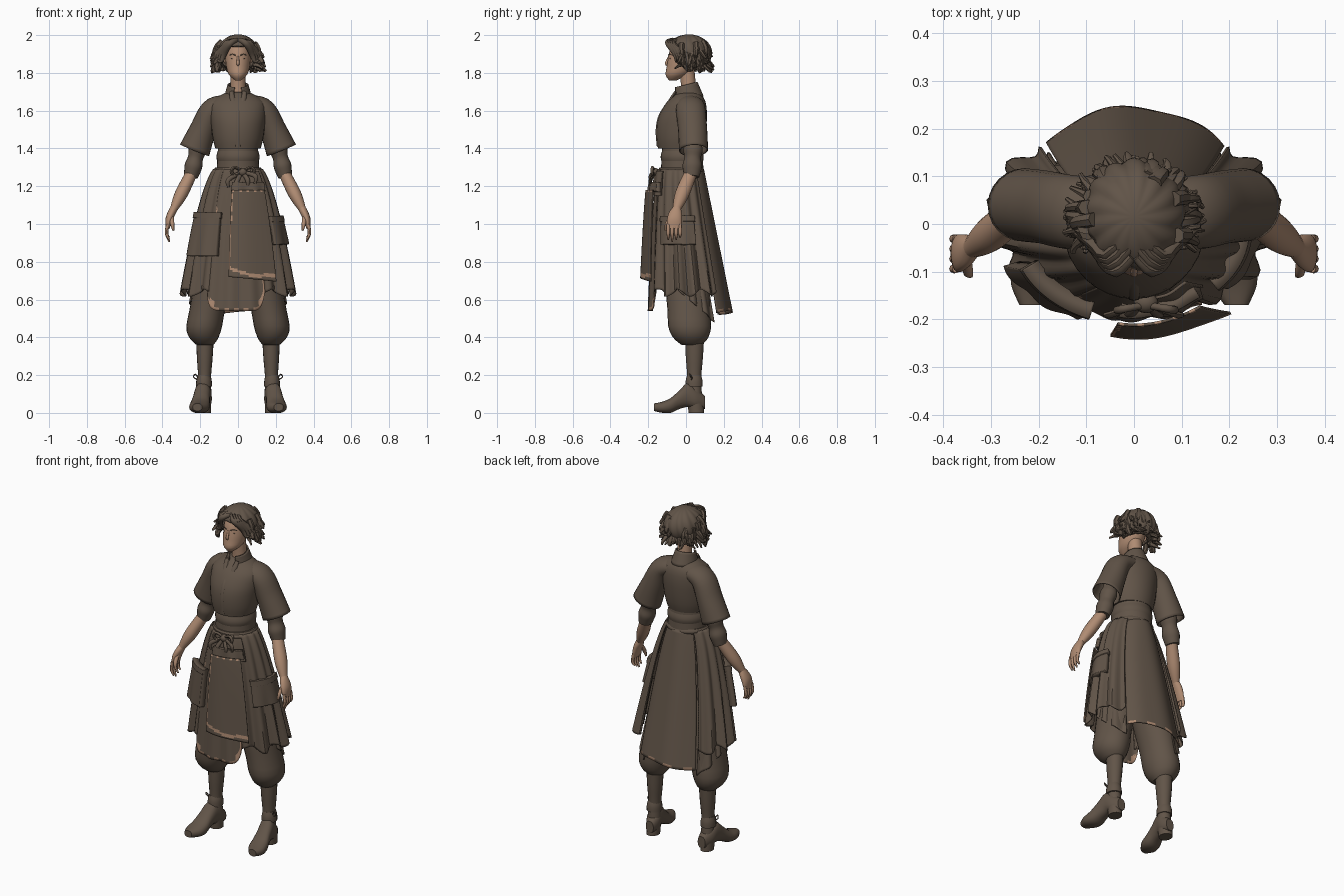
import bpy, bmesh, math, random
from math import sin, cos, pi, sqrt, radians
from mathutils import Vector, Matrix

cube = bpy.data.objects.get("Cube")
if cube:
    bpy.data.objects.remove(cube, do_unlink=True)

UP = Vector((0, 0, 1))
FORWARD = Vector((0, 1, 0))


def material(name, rgb):
    mat = bpy.data.materials.new(name)
    mat.use_nodes = True
    mat.diffuse_color = (*rgb, 1)
    mat.node_tree.nodes["Principled BSDF"].inputs["Base Color"].default_value = (*rgb, 1)
    return mat


BROWN = material("dark brown", (.12, .089, .065))
SKIN = material("warm skin", (.43, .26, .17))


def finish(name, bm, mats, thick=0, paired=False):
    """Turn a bmesh into a smooth object, optionally thickened and mirrored to the right side."""
    bmesh.ops.recalc_face_normals(bm, faces=bm.faces)
    mesh = bpy.data.meshes.new(name)
    bm.to_mesh(mesh)
    bm.free()
    for mat in mats:
        mesh.materials.append(mat)
    mesh.shade_smooth()
    mesh.set_sharp_from_angle(angle=radians(45))
    ob = bpy.data.objects.new(name, mesh)
    bpy.context.collection.objects.link(ob)
    if thick:
        solid = ob.modifiers.new("cloth thickness", "SOLIDIFY")
        solid.thickness = thick
        solid.offset = 0
    if paired:
        ob.modifiers.new("other side", "MIRROR")


def along(points, t):
    """Smooth curve through evenly spaced points or numbers."""
    last = len(points) - 1
    i = min(int(t * last), last - 1)
    t = t * last - i
    before, start, end, after = (points[max(0, min(j, last))] for j in range(i - 1, i + 3))
    leave, arrive = (end - before) / 2, (after - start) / 2
    ease = t * t * (3 - 2 * t)
    return start + (end - start) * ease + leave * (t * (1 - t) ** 2) - arrive * (t * t * (1 - t))


def loft(name, path, radii, depth=1, mat=BROWN, axis=None, sides=18, steps=14, power=1, thick=0, paired=False):
    """Skin along a path; depth is a ratio to the radii or its own list."""
    path = [Vector(p) for p in path]
    bm = bmesh.new()
    loops = []
    for i in range(steps + 1):
        t = i / steps
        centre, wide = along(path, t), along(radii, t)
        deep = along(depth, t) if isinstance(depth, tuple) else wide * depth
        if axis:
            tangent = axis
        else:
            tangent = (along(path, min(t + .02, 1)) - along(path, max(t - .02, 0))).normalized()
        ref = UP if abs(tangent.y) > .9 else FORWARD
        across = ref.cross(tangent).normalized()
        other = tangent.cross(across)
        loop = []
        for j in range(sides):
            turn = 2 * pi * j / sides
            c, s = [math.copysign(abs(w) ** power, w) for w in (cos(turn), sin(turn))]
            loop.append(bm.verts.new(centre + across * (c * wide) + other * (s * deep)))
        loops.append(loop)
    for low, high in zip(loops, loops[1:]):
        for j in range(sides):
            bm.faces.new((low[j], low[j - 1], high[j - 1], high[j]))
    if not thick:
        bm.faces.new(loops[0])
        bm.faces.new(loops[-1])
    finish(name, bm, [mat], thick, paired)


def sheet(name, surface, across, down, thick, trim=None, paired=False):
    """Grid of cloth; the trim rule picks the faces that show the lighter colour."""
    bm = bmesh.new()
    grid = [[bm.verts.new(surface(i / across, j / down)) for j in range(down + 1)] for i in range(across + 1)]
    for i in range(across):
        for j in range(down):
            face = bm.faces.new((grid[i][j], grid[i + 1][j], grid[i + 1][j + 1], grid[i][j + 1]))
            face.material_index = int(bool(trim and trim((i + .5) / across, (j + .5) / down)))
    finish(name, bm, [BROWN, SKIN], thick, paired)


def blob(name, place, size, mat=BROWN, paired=False):
    bm = bmesh.new()
    bmesh.ops.create_uvsphere(bm, u_segments=14, v_segments=10, radius=1,
                              matrix=Matrix.Translation(place) @ Matrix.Diagonal((*size, 1)))
    finish(name, bm, [mat], paired=paired)


def panel(name, span, top, hem, lift=0, fold=0, folds=1, narrow=1, thick=.006, trim=None, paired=False):
    """Cloth lying on the flared skirt; span is in radians around from the front."""
    def surface(u, v):
        low = hem(u) if callable(hem) else hem
        z = top + (low - top) * v
        drop = max(1.3 - z, 0)
        angle = span[0] + (span[1] - span[0]) * u
        out = lift + fold * (.25 + v) * sin(folds * 2 * pi * u)
        front, back = -.135 - .06 * sqrt(drop), .08 + .2 * drop
        wide = .11 + .23 * drop ** .6 + out
        deep = (back - front) / 2 + out
        return Vector((narrow * wide * sin(angle), (front + back) / 2 - deep * cos(angle), z))
    sheet(name, surface, 40, 48, thick, trim, paired)


# Torso and waist
loft("shirt", [(0, -.03, 1.4), (0, -.02, 1.55), (0, .015, 1.7)], (.12, .133, .142, .148, .14, .055),
     depth=(.118, .128, .132, .125, .1, .055), axis=UP, sides=32)
loft("waist_wrap", [(0, -.02, 1.25), (0, -.02, 1.42)], (.115, .11, .105), axis=UP, sides=32)
loft("sash", [(0, -.02, 1.32), (0, -.02, 1.39)], (.106, .114, .106), axis=UP, sides=32)
loft("belt", [(0, -.025, 1.27), (0, -.025, 1.3)], (.12, .127, .12), depth=.95, axis=UP, sides=32)
loft("hips", [(0, 0, .8), (0, -.02, 1.28)], (.12, .16, .15, .1), depth=.8, axis=UP, sides=24)


def collar_surface(u, v):
    angle = .35 + (2 * pi - .7) * u
    r = .068 - .016 * v
    return Vector((r * sin(angle), .015 * (1 - v) - 1.1 * r * cos(angle), 1.675 + v * (.062 - .014 * cos(angle))))


sheet("collar", collar_surface, 36, 6, .008)
loft("placket", [(0, -.148, 1.41), (0, -.154, 1.5), (0, -.136, 1.58), (0, -.085, 1.65)], (.013, .013),
     depth=.5, sides=8)
loft("lapels", [(.035, -.055, 1.7), (.026, -.09, 1.645), (.002, -.144, 1.56)], (.012, .014, .004),
     depth=.6, sides=8, paired=True)

# Skirt layers
panel("back_panel", (2.25, 4), 1.29, lambda u: .53 + .01 * sin(5 * u), .01, .003, 2, narrow=.76,
      trim=lambda u, v: v > .975 and sin(23 * u) > .3)
panel("side_panels", (.5, 2.4), 1.29, lambda u: .635 + .02 * sin(19 * u), .002, .014, 5, paired=True)
panel("under_drapes", (1.2, 2.4), 1.1, lambda u: .65 - .17 * u, -.05, .008, 3, paired=True)


def long_apron_trim(u, v):
    corner = v > .94 and abs(u - .5) > .36 and sin(31 * u + 17 * v) > -.5
    side = u < .05 and .3 < v < .42
    return corner or side or (v > .98 and sin(40 * u) > 0) or (u > .97 and v > .85)


def short_apron_trim(u, v):
    band = .93 < v + .012 * sin(9 * u) + .06 * (1 - u) ** 8 < .965
    edge = u < .03 and .4 < v < .92
    patch = u < .05 and .05 < v < .35 and sin(40 * v) > -.6
    return band or edge or patch or (v < .02 and sin(30 * u) > .5)


panel("long_apron", (-.58, .5), 1.29, lambda u: .54 + .1 * abs(2 * u - 1) ** 8, .008, .005, 3, trim=long_apron_trim)
panel("short_apron", (-.15, .65), 1.18, lambda u: .72 - .025 * u, .055, .003, trim=short_apron_trim)
panel("apron_fold", (-.15, .75), 1.22, 1.17, .03, .004, 2, thick=.03)
panel("waist_flap", (0, .8), 1.28, 1.15, .018, .004, 2)

# Pockets with their rims
for name, start, end, top, bottom, lift in (("right", -1.15, -.4, 1.05, .83, .025), ("left", .85, 1.9, 1.03, .89, .006)):
    panel(name + "_pocket", (start, end), top, bottom, lift, .003, 2, thick=.036)
    panel(name + "_pocket_rim", (start - .02, end + .02), top + .01, top - .02, lift + .003, thick=.04)

# Waist ties
blob("belt_knot", (.025, -.165, 1.275), (.026, .022, .022))
for x in (-.05, -.01, .05, .09):
    end = 1.17 + abs(x) / 2
    loft("hanging_tie", [(.02, -.165, 1.275), (x, -.19, end + .04), (x, -.186, end)], (.009, .012, .007),
         depth=.6, sides=8)
for reach in (-.06, .06):
    loft("bow_loop", [(.025 + reach * cos(t), -.17 - .01 * abs(cos(t)), 1.28 + .02 * sin(2 * t))
                      for t in (-pi / 2, -pi / 4, 0, pi / 4, pi / 2)], (.007, .009, .007), sides=8)

# Arms
loft("sleeves", [(.06, .02, 1.635), (.135, .025, 1.605), (.185, .035, 1.5), (.23, .04, 1.39)],
     (.045, .058, .067, .08), depth=(.07, .075, .074, .074), sides=24, thick=.006, paired=True)
loft("rolled_cuffs", [(.2, .04, 1.45), (.25, .03, 1.25)], (.04, .04, .047, .04, .047, .042, .037),
     depth=1.1, steps=24, paired=True)
loft("forearms", [(.24, .03, 1.28), (.3, -.02, 1.16), (.34, -.05, 1.08)], (.03, .034, .02),
     depth=1.1, mat=SKIN, paired=True)
loft("hands", [(.338, -.048, 1.085), (.363, -.06, 1.03), (.373, -.062, .975)], (.02, .02, .01),
     depth=(.022, .036, .04, .034), mat=SKIN, paired=True)
for i in range(4):
    y = -.094 + .021 * i
    loft("fingers", [(.372, y, 1), (.378, y, .95), (.363, y, .905 + .012 * abs(i - 1))], (.009, .009, .004),
         mat=SKIN, sides=8, paired=True)
loft("thumbs", [(.352, -.075, 1.04), (.348, -.1, 1), (.342, -.108, .965)], (.012, .011, .005),
     mat=SKIN, sides=8, paired=True)

# Legs and shoes
loft("breeches", [(.08, 0, .9), (.14, .01, .65), (.18, .02, .45), (.175, .03, .36)],
     (.09, .1, .098, .094, .094, .074, .045), depth=1.2, axis=UP, sides=24, paired=True)
loft("boot_shafts", [(.175, .045, .38), (.178, .043, .1)], (.046, .042, .034, .038), depth=1.1, axis=UP, paired=True)
loft("boot_cuffs", [(.18, .043, .2), (.18, .043, .14)], (.034, .041, .042), depth=1.1, axis=UP, paired=True)
heights = (.035, .055, .065, .05, .04, .03, .02)
soles = (.02, .02, .03, .02, 0, 0, .01)
loft("shoes", [(.173 + .007 * i, .1 - .045 * i, h + low) for i, (h, low) in enumerate(zip(heights, soles))],
     (.025, .042, .043, .045, .052, .05, .025), depth=heights, axis=FORWARD, power=.85, steps=24, paired=True)
loft("heels", [(.18, .055, 0), (.18, .05, .06)], (.036, .038), depth=1.15, axis=UP, paired=True)
loft("lace_loops", [(.21, .03, .18), (.225, .02, .205), (.235, .03, .19), (.215, .03, .175)], (.003, .003),
     sides=6, paired=True)

# Neck, head and face
loft("neck", [(0, .02, 1.66), (0, .005, 1.82)], (.044, .04, .04), mat=SKIN)
loft("head", [(0, -.07, 1.76), (0, -.03, 1.82), (0, -.01, 1.89), (0, 0, 1.98)],
     (.015, .05, .062, .066, .062, .035), depth=1.25, mat=SKIN, axis=UP, sides=28)
loft("nose", [(0, -.088, 1.89), (0, -.104, 1.85), (0, -.09, 1.84)], (.005, .008, .005), mat=SKIN, sides=10)
loft("brows", [(.014, -.093, 1.893), (.03, -.086, 1.899), (.046, -.071, 1.893)], (.003, .002), sides=6, paired=True)
blob("lips", (0, -.097, 1.815), (.015, .005, .005), SKIN)
blob("eyes", (.027, -.083, 1.876), (.01, .004, .004), paired=True)
blob("ears", (.067, .005, 1.86), (.009, .018, .027), SKIN, paired=True)

# Hair cap cut along the hairline
bm = bmesh.new()
bmesh.ops.create_uvsphere(bm, u_segments=64, v_segments=24, radius=1)
for vert in bm.verts:
    x, y, z = vert.co
    ridge = 1 + .04 * sin(13 * math.atan2(y, x) + 3 * z)
    vert.co = (x * .1 * ridge, .015 + y * .114 * ridge, 1.905 + z * .093)
centres = {face: face.calc_center_median() for face in bm.faces}
below = [face for face, c in centres.items() if c.z < (1.945 if c.y < -.02 else 1.835)]
bmesh.ops.delete(bm, geom=below, context="FACES")
finish("hair_cap", bm, [BROWN], .012)

# Loose curls around the head, then the parted fringe
random.seed(4)
for i in range(56):
    angle, root = random.uniform(1.15, 2 * pi - 1.15), random.uniform(1.87, 1.96)
    turn, phase = random.uniform(-.4, .4), random.uniform(0, 6)
    curl = []
    for t in (0, .2, .4, .6, .8, 1):
        r = .085 + .045 * t + .013 * sin(6 * t + phase)
        way = angle + turn * t
        curl.append((1.05 * r * sin(way), .01 - r * cos(way),
                     root - .11 * t + .045 * t ** 3 + .01 * cos(7 * t + phase)))
    loft("curl", curl, (.019, .015, .005), depth=.85, sides=7, steps=10)
for i in range(4):
    d = .012 * i
    loft("fringe_locks", [(.004, -.07 + 2 * d, 1.975), (.035 + d / 2, -.1 + d, 1.962), (.06 + d / 2, -.082 + d, 1.932),
                          (.075 + d, -.058 + d, 1.895), (.09 + d, -.05 + d, 1.86), (.11 + d, -.05 + d, 1.87 - d)],
         (.012, .017, .013, .004), depth=.75, sides=8, paired=True)
